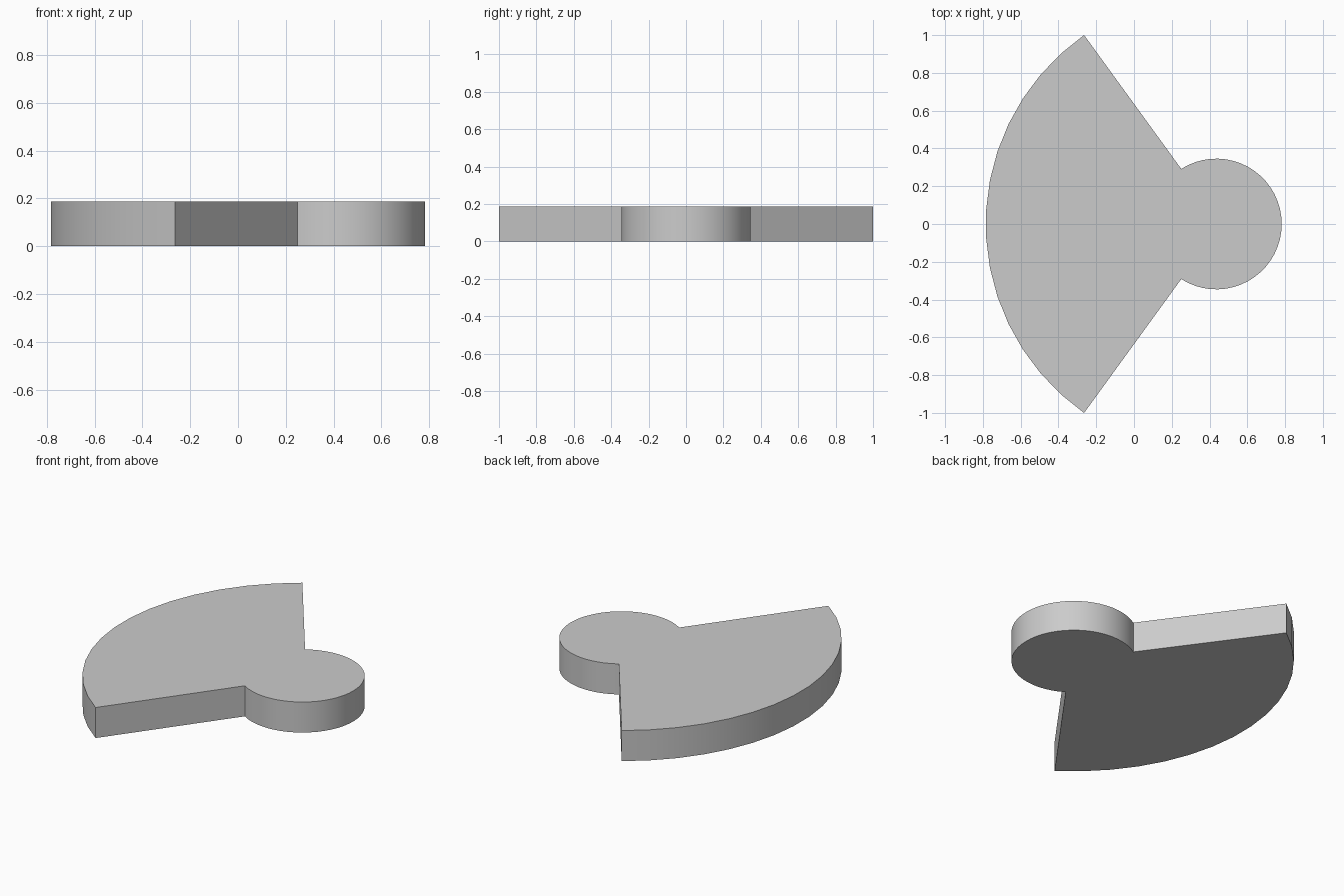
import bpy, bmesh
from math import sin, cos, radians

if "Cube" in bpy.data.objects:
    bpy.data.objects.remove(bpy.data.objects["Cube"])

CENTRE_X, HEIGHT = 0.436, 0.187


def arc(radius, start, end, steps):
    """Points on an arc about the shared centre, angles in degrees."""
    angles = [radians(start + (end - start) * i / steps) for i in range(steps + 1)]
    return [(CENTRE_X + radius * cos(a), radius * sin(a), 0) for a in angles]


# Outline: round lobe, then the broad fan edge; straight flanks join them
outline = arc(0.346, -122.5, 122.5, 36) + arc(1.221, 125, 235, 15)

# Extrude the outline into a flat plate
bm = bmesh.new()
base = bm.faces.new([bm.verts.new(p) for p in outline])
extruded = bmesh.ops.extrude_face_region(bm, geom=[base], use_keep_orig=True)
top = [g for g in extruded["geom"] if isinstance(g, bmesh.types.BMVert)]
bmesh.ops.translate(bm, vec=(0, 0, HEIGHT), verts=top)
bmesh.ops.recalc_face_normals(bm, faces=bm.faces)

mesh = bpy.data.meshes.new("cam_plate")
bm.to_mesh(mesh)
bm.free()
plate = bpy.data.objects.new("cam_plate", mesh)
bpy.context.collection.objects.link(plate)

# Smooth the curved rims, keep the corners crisp
bpy.context.view_layer.objects.active = plate
plate.select_set(True)
bpy.ops.object.shade_smooth_by_angle(angle=radians(30))
